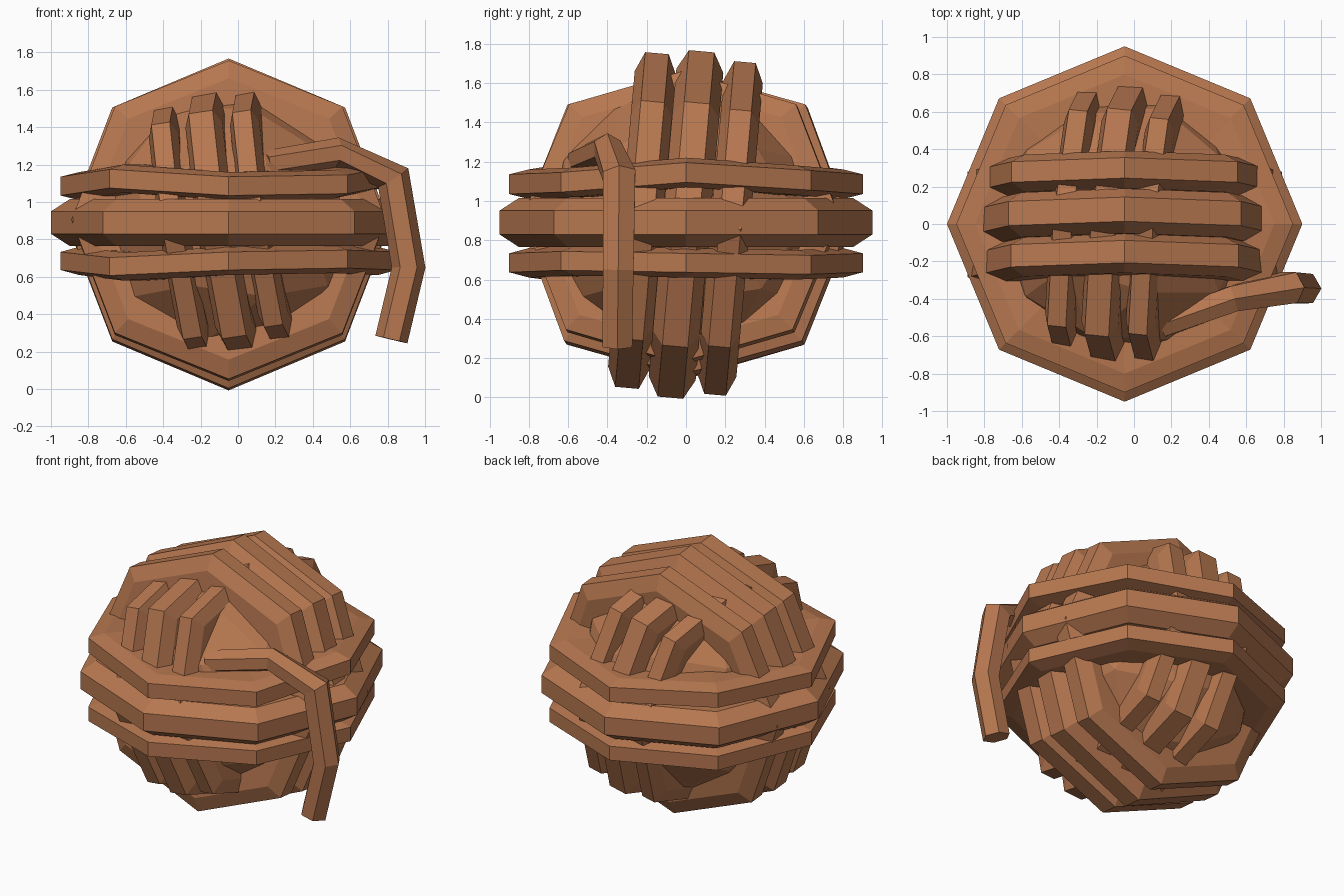
import bpy, bmesh, math
from mathutils import Vector

if "Cube" in bpy.data.objects:
    bpy.data.objects.remove(bpy.data.objects["Cube"])

CENTRE = Vector((-0.05, 0, 0.88))
yarn = bpy.data.materials.new("brown yarn")
yarn.diffuse_color = (0.47, 0.185, 0.08, 1)
yarn.use_nodes = True
yarn.node_tree.nodes["Principled BSDF"].inputs["Base Color"].default_value = yarn.diffuse_color


def finish(name, bm):
    bmesh.ops.recalc_face_normals(bm, faces=bm.faces)
    me = bpy.data.meshes.new(name)
    bm.to_mesh(me)
    bm.free()
    me.materials.append(yarn)
    bpy.context.collection.objects.link(bpy.data.objects.new(name, me))


def skin(bm, sections, closed):
    loops = [[bm.verts.new(p) for p in s] for s in sections]
    pairs = list(zip(loops, loops[1:]))
    if closed:
        pairs.append((loops[-1], loops[0]))
    else:
        bm.faces.new(loops[0])
        bm.faces.new(loops[-1])
    for a, b in pairs:
        for i in range(len(a)):
            j = (i + 1) % len(a)
            bm.faces.new((a[i], a[j], b[j], b[i]))


def strand(name, axis, up, offset, radii, flat, half, wobble=(0,) * 8):
    """Eight-sided loop with a deep bevelled section.
    radii: corner radius at the pole, at 45 degrees and at the side."""
    n = Vector(axis).normalized()
    u = Vector(up)
    u = (u - n * u.dot(n)).normalized()
    v = n.cross(u)
    sections = []
    for i in range(8):
        a = math.tau * i / 8
        d = u * math.cos(a) + v * math.sin(a)
        r = radii[(0, 1, 2, 1)[i % 4]]
        c = CENTRE + n * (offset + wobble[i])
        profile = ((r, -flat), (r, flat), (r - 0.1, half), (r - 0.27, half),
                   (r - 0.27, -half), (r - 0.1, -half))
        sections.append([c + d * p + n * q for p, q in profile])
    bm = bmesh.new()
    skin(bm, sections, True)
    finish(name, bm)


# Inner ball
bm = bmesh.new()
bmesh.ops.create_icosphere(bm, subdivisions=2, radius=0.73)
bmesh.ops.translate(bm, verts=bm.verts, vec=CENTRE)
finish("core", bm)

# Level windings round the middle
Z, X = (0, 0, 1), (1, 0, 0)
strand("level_strand_mid", Z, X, 0.01, (0.95,) * 3, 0.06, 0.125)
strand("level_strand_top", Z, X, 0.205, (0.90,) * 3, 0.05, 0.075,
       (.06, .02, 0, .03, 0, .04, 0, .01))
strand("level_strand_low", Z, X, -0.195, (0.90,) * 3, 0.048, 0.075,
       (0, -.01, 0, 0, 0, -.03, 0, 0.01))

# Upright windings running side to side
side_axis = (0, 1, -0.09)
strand("side_strand_front", side_axis, Z, -0.225, (0.855, 0.86, 0.84), 0.06, 0.105)
strand("side_strand_mid", side_axis, Z, 0, (0.885, 0.88, 0.86), 0.065, 0.12)
strand("side_strand_back", side_axis, Z, 0.225, (0.85, 0.855, 0.84), 0.055, 0.1)

# Tilted windings running front to back, dipping under at the poles
front_axis = (1, -0.1, 0.15)
strand("front_strand_left", front_axis, Z, -0.225, (0.75, 0.82, 0.81), 0.05, 0.08)
strand("front_strand_mid", front_axis, Z, 0, (0.78, 0.86, 0.84), 0.065, 0.1)
strand("front_strand_right", front_axis, Z, 0.215, (0.75, 0.82, 0.81), 0.05, 0.08)

# Loose end hanging down at the right
path = [Vector(p) for p in ((0.15, -0.54, 1.2), (0.53, -0.40, 1.265), (0.83, -0.34, 1.13),
                            (0.912, -0.345, 0.65), (0.82, -0.35, 0.265))]
sections = []
for i, (p, r) in enumerate(zip(path, (0.075, 0.08, 0.095, 0.09, 0.088))):
    t = (path[min(i + 1, 4)] - path[max(i - 1, 0)]).normalized()
    side = Vector((0, 1, 0))
    side = (side - t * side.dot(t)).normalized()
    out = side.cross(t)
    sections.append([p + (out * math.cos(a) + side * math.sin(a)) * r
                     for a in (k * math.pi / 3 for k in range(6))])
bm = bmesh.new()
skin(bm, sections, False)
finish("loose_end", bm)
